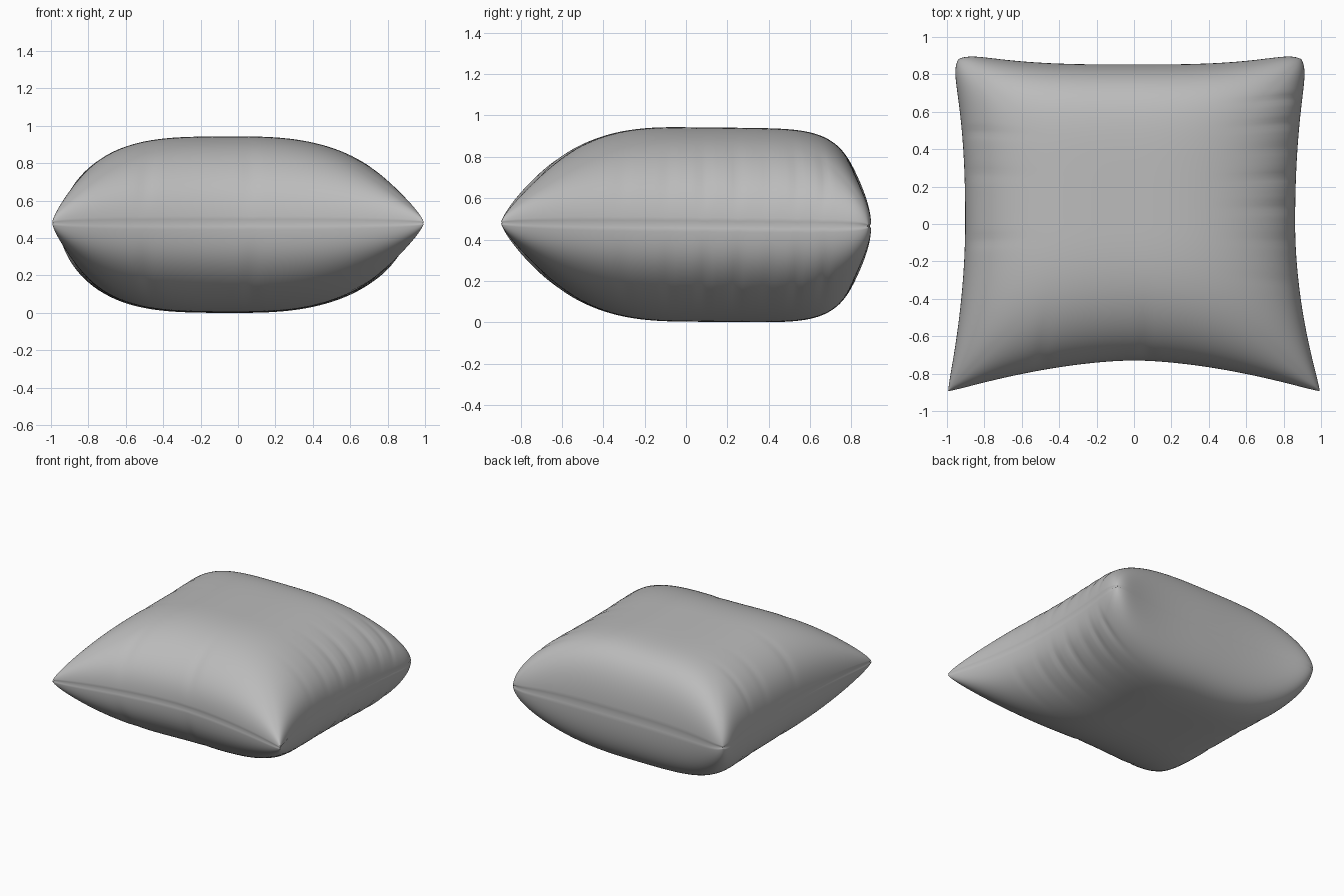
import bpy, bmesh, math

cube = bpy.data.objects.get("Cube")
if cube:
    bpy.data.objects.remove(cube, do_unlink=True)

SEGMENTS = 110
SEAM_Z = 0.48

fabric = bpy.data.materials.new("grey_fabric")
fabric.use_nodes = True
GREY = (0.5, 0.5, 0.5, 1)
fabric.diffuse_color = GREY
fabric.node_tree.nodes["Principled BSDF"].inputs["Base Color"].default_value = GREY

# Fabric puckers along the sides: (position, width, depth)
RIGHT_FOLDS = [(-0.35, .04, .03), (-0.1, .03, .05), (0.1, .025, .10), (0.28, .03, .10),
               (0.45, .03, .05), (0.6, .025, .09), (0.75, .025, .09)]
LEFT_FOLDS = [(-0.1, .04, .05), (0.3, .04, .04), (0.55, .03, .05)]
FRONT_FOLDS = [(-0.5, .04, .05), (0.07, .04, .06)]


def folds(table, t):
    return sum(d * math.exp(-((t - c) / w) ** 2) for c, w, d in table)


def dome(t, low_power, high_power):
    """Rounded section from seam to seam, with a different fullness per side."""
    power = high_power if t > 0 else low_power
    return math.sqrt(max(0, 1 - abs(t) ** power))


def cushion_point(u, v, side):
    au, av = abs(u), abs(v)
    # Outline: the edges bow inwards between the pulled-out corners
    if u > 0:
        half_x = 0.862 + (0.138 * av ** 1.9 if v < 0 else 0.07 * av ** 2.2)
    else:
        half_x = 0.903 + (0.097 * av ** 1.9 if v < 0 else 0.075 * av ** 2.5)
    half_y = 0.73 + 0.17 * au ** 1.7 if v < 0 else 0.853 + 0.065 * au ** 3
    x, y = u * half_x, v * half_y
    # Rounded corners, blunter at the back
    blunt = 0.04 if v > 0 else 0.006
    x *= 1 - blunt * av ** 18
    y *= 1 - blunt * au ** 18
    # Fine groove where the two panels are sewn together
    rim = max(au, av)
    if rim > 0.99999:
        x *= 0.992
        y *= 0.992
    height = 0.47 * dome(u, 3.7, 2.6) * dome(v, 2.7, 7)
    height += 0.022 * math.sqrt(max(0, 1 - rim ** 40)) * rim ** 8
    # Puckers fade out towards the middle of the panel
    side_folds = RIGHT_FOLDS if u > 0 else LEFT_FOLDS
    height *= 1 - folds(side_folds, v) * au ** 7
    if v < 0:
        height *= 1 - folds(FRONT_FOLDS, u) * av ** 5
    seam = SEAM_Z - 0.008 * v
    return x, y, seam + side * height


# Two stuffed panels welded along the seam
bm = bmesh.new()
for side in (1, -1):
    panel = bmesh.ops.create_grid(bm, x_segments=SEGMENTS, y_segments=SEGMENTS, size=1)
    for vert in panel["verts"]:
        u, v = (math.sin(c * math.pi / 2) for c in vert.co.xy)
        vert.co = cushion_point(u, v, side)
bmesh.ops.remove_doubles(bm, verts=bm.verts, dist=0.00002)
bmesh.ops.recalc_face_normals(bm, faces=bm.faces)
for face in bm.faces:
    face.smooth = True

mesh = bpy.data.meshes.new("cushion")
bm.to_mesh(mesh)
bm.free()
mesh.materials.append(fabric)
cushion = bpy.data.objects.new("cushion", mesh)
bpy.context.collection.objects.link(cushion)

# Rest the cushion on the floor
lowest = min(vert.co.z for vert in mesh.vertices)
for vert in mesh.vertices:
    vert.co.z -= lowest
